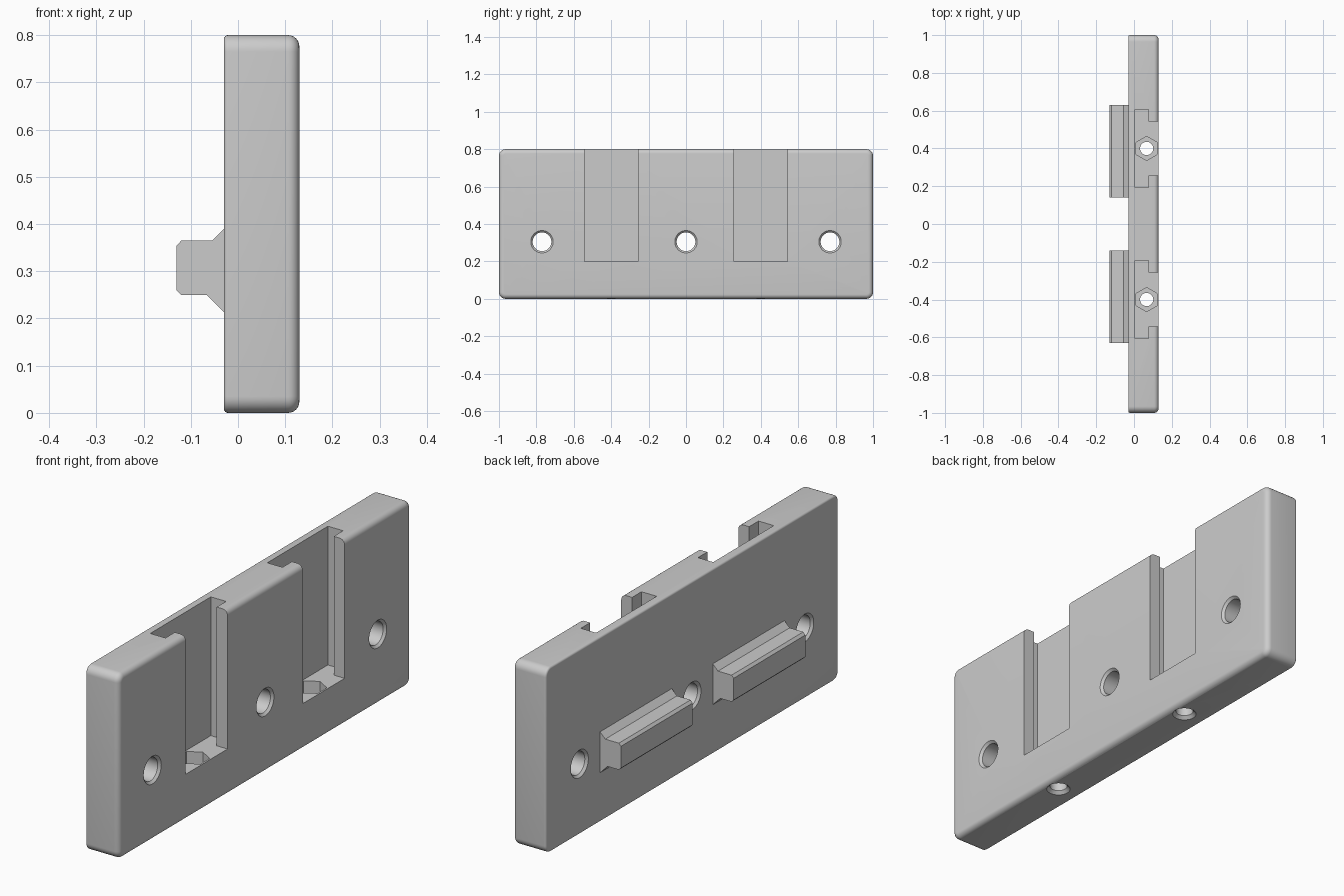
import bpy, bmesh, math
from mathutils import Matrix, Vector

cube = bpy.data.objects.get("Cube")
if cube:
    bpy.data.objects.remove(cube, do_unlink=True)

grey = bpy.data.materials.new("light grey plastic")
grey.use_nodes = True
COLOUR = (0.6, 0.6, 0.6, 1)
grey.diffuse_color = COLOUR
grey.node_tree.nodes["Principled BSDF"].inputs["Base Color"].default_value = COLOUR


def finish(name, bm):
    bmesh.ops.recalc_face_normals(bm, faces=bm.faces)
    mesh = bpy.data.meshes.new(name)
    bm.to_mesh(mesh)
    bm.free()
    mesh.materials.append(grey)
    obj = bpy.data.objects.new(name, mesh)
    bpy.context.collection.objects.link(obj)
    return obj


def prism(name, points, along):
    """Extrude a closed 3D outline along a vector."""
    bm = bmesh.new()
    face = bm.faces.new([bm.verts.new(p) for p in points])
    out = bmesh.ops.extrude_face_region(bm, geom=[face])
    moved = [v for v in out["geom"] if isinstance(v, bmesh.types.BMVert)]
    bmesh.ops.translate(bm, verts=moved, vec=along)
    return finish(name, bm)


def box(name, x0, x1, y0, y1, z0, z1):
    outline = [(x0, y0, z0), (x1, y0, z0), (x1, y1, z0), (x0, y1, z0)]
    return prism(name, outline, (0, 0, z1 - z0))


def turned(name, profile, matrix, sides=40):
    """Revolve (radius, height) rings around z, then place them."""
    bm = bmesh.new()
    rings = [[bm.verts.new((r * math.cos(math.tau * i / sides),
                            r * math.sin(math.tau * i / sides), h))
              for i in range(sides)] for r, h in profile]
    for a, b in zip(rings, rings[1:]):
        for i in range(sides):
            j = (i + 1) % sides
            bm.faces.new((a[i], a[j], b[j], b[i]))
    bm.faces.new(rings[0])
    bm.faces.new(rings[-1])
    bm.transform(matrix)
    return finish(name, bm)


def activate(obj):
    bpy.ops.object.select_all(action="DESELECT")
    obj.select_set(True)
    bpy.context.view_layer.objects.active = obj


BACK, FRONT, TOP, FLOOR = -0.03, 0.13, 0.8, 0.2

# Plate with rounded corners, a soft front rim and a finer back rim
bm = bmesh.new()
bmesh.ops.create_cube(bm, size=1)
bm.transform(Matrix.Translation(((BACK + FRONT) / 2, 0, TOP / 2))
             @ Matrix.Diagonal((FRONT - BACK, 2, TOP, 1)))
corners = [e for e in bm.edges if abs(e.verts[0].co.x - e.verts[1].co.x) > 0.1]
bmesh.ops.bevel(bm, geom=corners, offset=0.035, segments=8, profile=0.5, affect="EDGES")
for x, radius in ((FRONT, 0.024), (BACK, 0.009)):
    rim = [e for e in bm.edges if all(abs(v.co.x - x) < 0.0001 for v in e.verts)]
    bmesh.ops.bevel(bm, geom=rim, offset=radius, segments=6, profile=0.5, affect="EDGES")
plate = finish("mounting_plate", bm)

cutters = []

# Screw holes through the plate, countersunk on both faces
for y in (-0.77, 0, 0.77):
    place = Matrix.Translation((0, y, 0.305)) @ Matrix.Rotation(math.pi / 2, 4, "Y")
    cutters.append(turned("screw_hole_cutter", [
        (0.07, BACK - 0.01), (0.05, BACK + 0.01),
        (0.05, FRONT - 0.01), (0.07, FRONT + 0.01)], place))

for side in (-1, 1):
    y = side * 0.4
    # T-shaped slot, open at the top and the front
    slot = [(0.005, -0.207), (0.078, -0.207), (0.078, -0.143), (0.2, -0.143),
            (0.2, 0.143), (0.078, 0.143), (0.078, 0.207), (0.005, 0.207)]
    cutters.append(prism("slot_cutter", [(px, y + py, FLOOR) for px, py in slot], (0, 0, 1)))
    # Hexagonal nut pocket in the slot floor and a bolt hole below it
    nut_place = Matrix.Translation((0.067, y, 0)) @ Matrix.Rotation(math.pi / 2, 4, "Z")
    cutters.append(turned("nut_pocket_cutter", [(0.064, 0.14), (0.064, 0.25)], nut_place, 6))
    cutters.append(turned("bolt_hole_cutter", [
        (0.058, -0.01), (0.035, 0.013), (0.035, 0.18)], nut_place))

for cutter in cutters:
    cutter.hide_render = True
    activate(plate)
    mod = plate.modifiers.new("cut", "BOOLEAN")
    mod.operation = "DIFFERENCE"
    mod.solver = "EXACT"
    mod.object = cutter
    bpy.ops.object.modifier_apply(modifier=mod.name)
    bpy.data.objects.remove(cutter, do_unlink=True)

activate(plate)
bpy.ops.object.shade_smooth_by_angle(angle=math.radians(30))

# Hook rails on the back
rail = [(BACK, 0.39), (-0.055, 0.365), (-0.12, 0.365), (-0.13, 0.354),
        (-0.13, 0.26), (-0.12, 0.25), (-0.066, 0.25), (BACK, 0.213)]
for name, y0 in (("front_rail", -0.63), ("rear_rail", 0.14)):
    prism(name, [(x, y0, z) for x, z in rail], (0, 0.49, 0))
